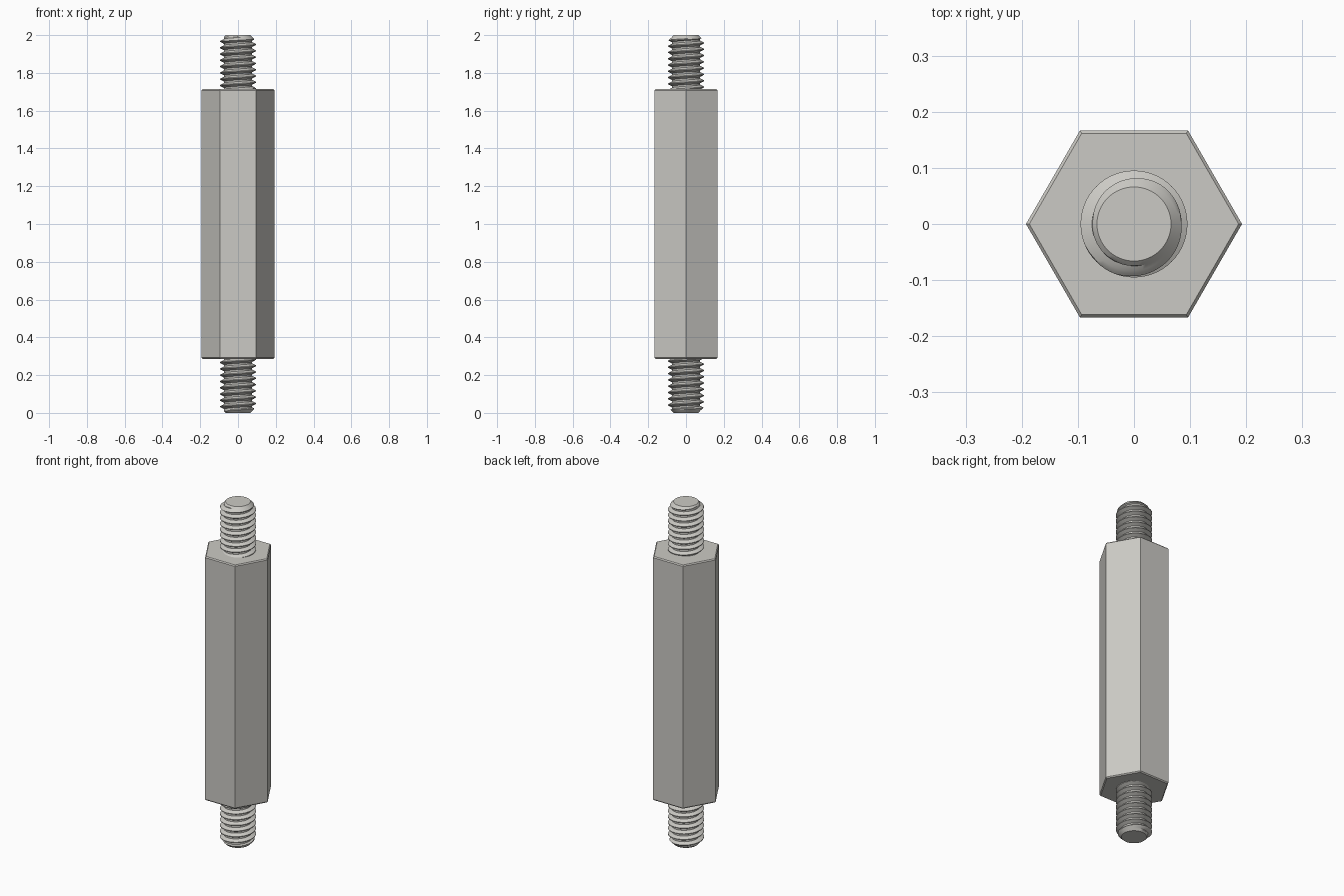
import bpy, bmesh
from math import sin, cos, pi, tau

cube = bpy.data.objects.get("Cube")
if cube:
    bpy.data.objects.remove(cube, do_unlink=True)

# Main dimensions
HEIGHT = 2.0
STUD_LEN = 0.286
HEX_R = 0.1925
CREST_R, ROOT_R, TIP_R = 0.0952, 0.0748, 0.066
PITCH = 0.0333
SEGMENTS, ROWS = 64, 8
SINK = 0.008            # how far each stud reaches into the body

steel = bpy.data.materials.new("light_steel")
steel.use_nodes = True
colour = (0.60, 0.59, 0.555, 1)
steel.diffuse_color = colour
steel.node_tree.nodes["Principled BSDF"].inputs["Base Color"].default_value = colour


def finish(bm, name):
    """Weld, cap the open ends and turn the bmesh into an object."""
    bmesh.ops.remove_doubles(bm, verts=bm.verts[:], dist=1e-5)
    bmesh.ops.holes_fill(bm, edges=[e for e in bm.edges if e.is_boundary], sides=0)
    bmesh.ops.recalc_face_normals(bm, faces=bm.faces[:])
    mesh = bpy.data.meshes.new(name)
    bm.to_mesh(mesh)
    bm.free()
    mesh.materials.append(steel)
    obj = bpy.data.objects.new(name, mesh)
    bpy.context.collection.objects.link(obj)
    return obj


def skin(bm, columns):
    """Join neighbouring columns of points with quads."""
    cols = [[bm.verts.new(p) for p in col] for col in columns]
    for a, b in zip(cols, cols[1:]):
        for i in range(len(a) - 1):
            bm.faces.new((a[i], b[i], b[i + 1], a[i + 1]))


def thread_radius(turn):
    """Trapezoid thread form: narrow crest, sloped flanks, narrow root."""
    d = abs((turn % 1) - 0.5) * 2           # 0 at the crest, 1 at the root
    t = min(max((d - 0.125) / 0.625, 0), 1)
    return CREST_R + (ROOT_R - CREST_R) * t


def make_stud(name, top):
    length = STUD_LEN + SINK
    steps = [0, 0.125, 0.28, 0.4375, 0.5625, 0.72, 0.875]
    turns = int(length / PITCH) + 3
    columns = []
    for s in range(SEGMENTS + 1):
        ang = tau * s / SEGMENTS
        col = []
        for k in range(-2, turns):
            for f in steps:
                z = min(max((k + f + s / SEGMENTS) * PITCH, 0), length)
                r = thread_radius(z / PITCH - s / SEGMENTS)
                r = min(r, TIP_R + z)       # 45 degree lead-in at the tip
                x, y = r * cos(ang), r * sin(ang)
                # the upper stud is the lower one turned over about x
                col.append((x, -y, HEIGHT - z) if top else (x, y, z))
        columns.append(col)
    bm = bmesh.new()
    skin(bm, columns)
    obj = finish(bm, name)
    bpy.ops.object.select_all(action='DESELECT')
    obj.select_set(True)
    bpy.context.view_layer.objects.active = obj
    bpy.ops.object.shade_smooth_by_angle(angle=pi / 7)


# Hexagonal body with slightly chamfered rims
c = 0.006
lo, hi = STUD_LEN, HEIGHT - STUD_LEN
profile = [(HEX_R - c, lo), (HEX_R, lo + c), (HEX_R, hi - c), (HEX_R - c, hi)]
body = bmesh.new()
skin(body, [[(r * cos(tau * s / 6), r * sin(tau * s / 6), z) for r, z in profile]
            for s in range(7)])
finish(body, "hex_body")

# Threaded studs at both ends
make_stud("lower_threaded_stud", False)
make_stud("upper_threaded_stud", True)
